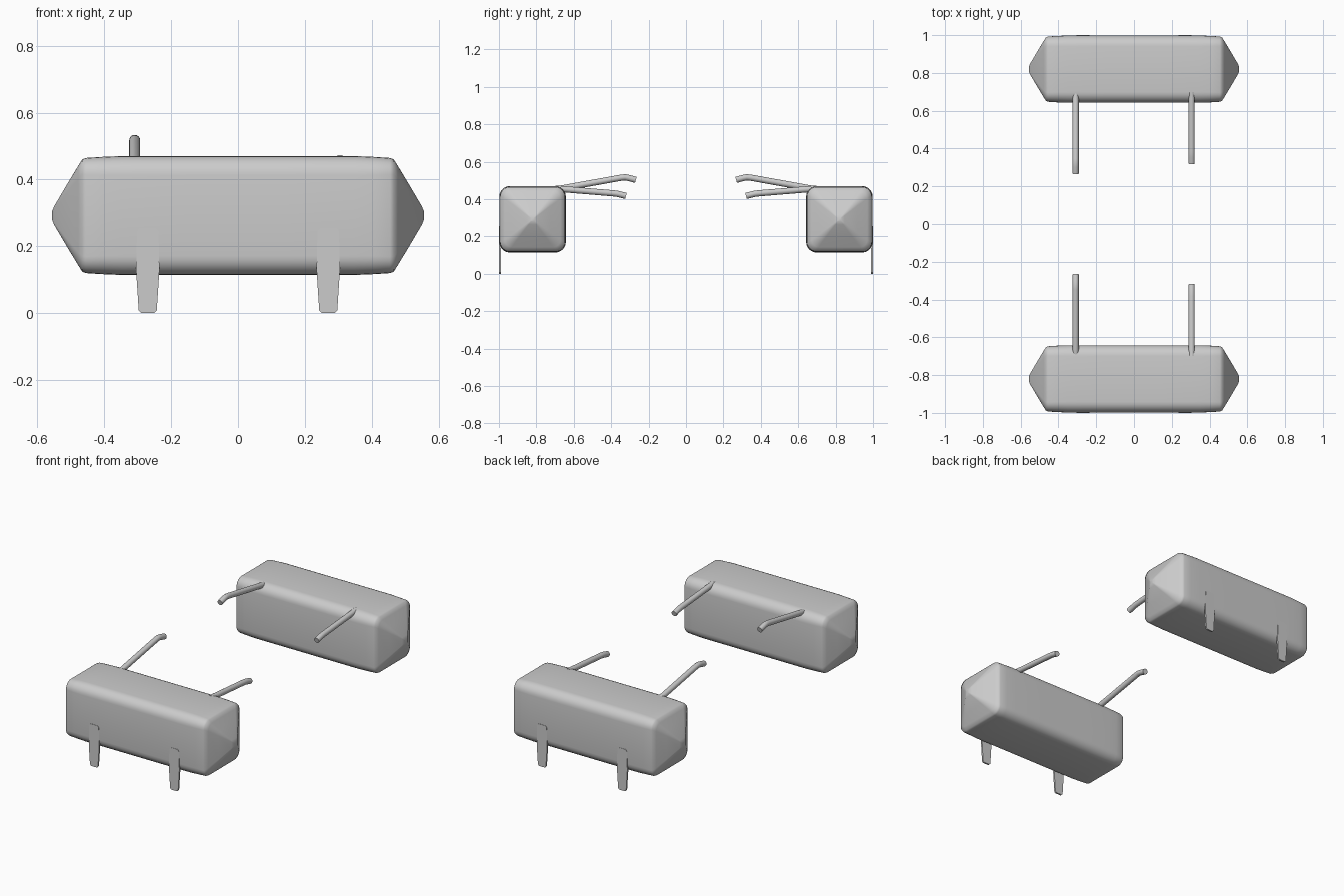
import bpy, bmesh, math
from mathutils import Vector

if "Cube" in bpy.data.objects:
    bpy.data.objects.remove(bpy.data.objects["Cube"])

grey = bpy.data.materials.new("light_grey")
grey.diffuse_color = (0.6, 0.6, 0.6, 1)
grey.use_nodes = True
grey.node_tree.nodes["Principled BSDF"].inputs["Base Color"].default_value = grey.diffuse_color


def finish(name, bm, angle=None):
    bmesh.ops.recalc_face_normals(bm, faces=bm.faces)
    me = bpy.data.meshes.new(name)
    bm.to_mesh(me)
    bm.free()
    me.materials.append(grey)
    ob = bpy.data.objects.new(name, me)
    bpy.context.collection.objects.link(ob)
    bpy.ops.object.select_all(action='DESELECT')
    ob.select_set(True)
    bpy.context.view_layer.objects.active = ob
    bpy.ops.object.shade_smooth_by_angle(angle=math.radians(angle))
    return ob


def loft(bm, rings):
    """Skin a list of point rings and cap both ends."""
    vs = [[bm.verts.new(p) for p in r] for r in rings]
    n = len(vs[0])
    for a, b in zip(vs, vs[1:]):
        for i in range(n):
            j = (i + 1) % n
            bm.faces.new((a[i], a[j], b[j], b[i]))
    bm.faces.new(vs[0])
    bm.faces.new(vs[-1][::-1])


def rounded_square(x, cy, cz, h, k, seg=6):
    """Rounded square of half size h across x, corner radius k*h."""
    r = h * k
    pts = []
    for q, (sy, sz) in enumerate([(1, 1), (-1, 1), (-1, -1), (1, -1)]):
        for i in range(seg + 1):
            a = math.pi / 2 * (q + i / seg)
            pts.append((x, cy + sy * (h - r) + r * math.cos(a),
                        cz + sz * (h - r) + r * math.sin(a)))
    return pts


def tube(bm, path, radius, n=16):
    """Round tube along a path in a plane of constant x."""
    path = [Vector(p) for p in path]
    rings = []
    for i, p in enumerate(path):
        t = (path[min(i + 1, len(path) - 1)] - path[max(i - 1, 0)]).normalized()
        side = Vector((1, 0, 0))
        up = side.cross(t)
        rings.append([p + radius * (math.cos(2 * math.pi * k / n) * side +
                                    math.sin(2 * math.pi * k / n) * up)
                      for k in range(n)])
    loft(bm, rings)


# float body stations: x, half size, corner ratio (positive half)
half = [(0.15, 0.178, 0.32), (0.35, 0.178, 0.32), (0.41, 0.1755, 0.31),
        (0.455, 0.1725, 0.29), (0.466, 0.168, 0.27), (0.478, 0.149, 0.26),
        (0.51, 0.096, 0.25), (0.55, 0.028, 0.25), (0.557, 0.011, 0.3)]
stations = [(-x, h, k) for x, h, k in reversed(half)] + half

# strap outline (x offset, z)
strap = [(-0.027, 0.008), (-0.02, 0.0), (0.02, 0.0), (0.027, 0.008),
         (0.035, 0.13), (0.032, 0.245), (0.024, 0.255),
         (-0.024, 0.255), (-0.032, 0.245), (-0.035, 0.13)]

# arms: x, path of (distance from centre line, z)
arms = {
    "long_arm": (-0.309, [(0.70, 0.451), (0.345, 0.515), (0.325, 0.517),
                          (0.305, 0.513), (0.268, 0.503)]),
    "short_arm": (0.305, [(0.70, 0.457), (0.385, 0.431), (0.369, 0.429),
                          (0.355, 0.426), (0.321, 0.417)]),
}

for side, s in (("front", -1), ("back", 1)):
    # float body with pyramid ends
    bm = bmesh.new()
    loft(bm, [rounded_square(x, s * 0.82, 0.292, h, k) for x, h, k in stations])
    finish(side + "_float", bm, 75)

    # flat legs on the outer side
    for lr, sx in (("left", -1), ("right", 1)):
        bm = bmesh.new()
        loft(bm, [[(sx * 0.27 + x, s * y, z) for x, z in strap]
                  for y in (0.99, 1.0)])
        finish(f"{side}_{lr}_leg", bm, 30)

    # bent tube arms reaching inwards
    for name, (x, path) in arms.items():
        bm = bmesh.new()
        tube(bm, [(x, s * y, z) for y, z in path], 0.0165)
        finish(f"{side}_{name}", bm, 40)
